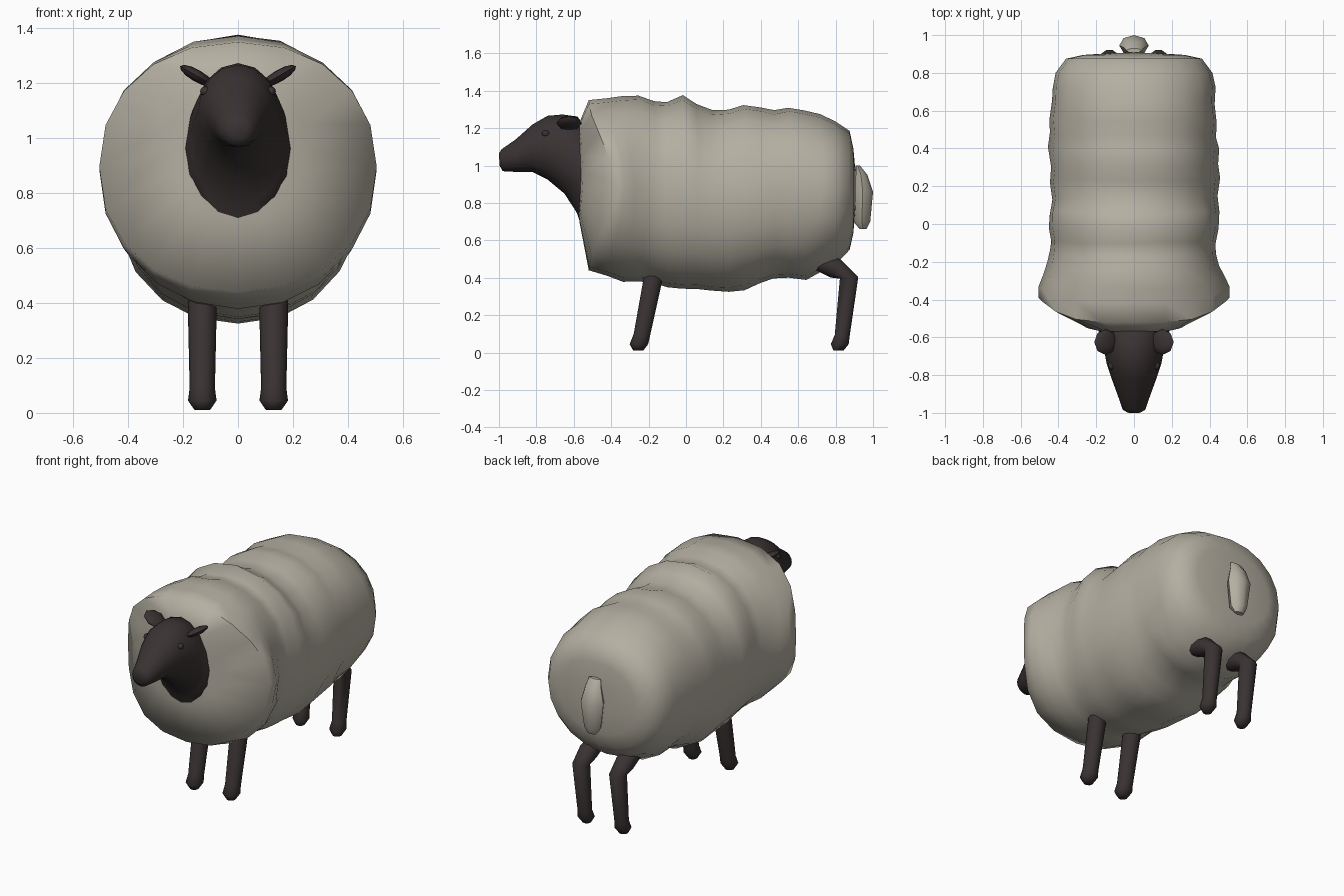
import bpy, bmesh, math, random
from mathutils import Vector, Matrix

if "Cube" in bpy.data.objects:
    bpy.data.objects.remove(bpy.data.objects["Cube"])

random.seed(4)


def material(name, rgb):
    m = bpy.data.materials.new(name)
    m.diffuse_color = (*rgb, 1)
    m.use_nodes = True
    m.node_tree.nodes["Principled BSDF"].inputs["Base Color"].default_value = m.diffuse_color
    return m


WOOL = material("wool", (0.46, 0.43, 0.36))
SKIN = material("dark skin", (0.042, 0.032, 0.032))


def finish(bm, name, mat, angle=60):
    bmesh.ops.recalc_face_normals(bm, faces=bm.faces)
    me = bpy.data.meshes.new(name)
    bm.to_mesh(me)
    bm.free()
    me.materials.append(mat)
    ob = bpy.data.objects.new(name, me)
    bpy.context.collection.objects.link(ob)
    bpy.ops.object.select_all(action='DESELECT')
    bpy.context.view_layer.objects.active = ob
    ob.select_set(True)
    bpy.ops.object.shade_smooth_by_angle(angle=math.radians(angle))
    return ob


def loft(name, rings, mat, angle=60):
    """Skin a list of point rings and cap both ends."""
    bm = bmesh.new()
    loops = [[bm.verts.new(p) for p in r] for r in rings]
    n = len(loops[0])
    for a, b in zip(loops, loops[1:]):
        for i in range(n):
            j = (i + 1) % n
            bm.faces.new((a[i], a[j], b[j], b[i]))
    bm.faces.new(loops[0])
    bm.faces.new(loops[-1])
    return finish(bm, name, mat, angle)


def ring(centre, u, v, n):
    return [centre + u * math.cos(2 * math.pi * i / n) + v * math.sin(2 * math.pi * i / n)
            for i in range(n)]


def ellipsoid(name, loc, radii, tilt, mat, seg=8, rows=6):
    bm = bmesh.new()
    bmesh.ops.create_uvsphere(bm, u_segments=seg, v_segments=rows, radius=1)
    bm.transform(Matrix.Translation(loc) @ Matrix.Rotation(tilt, 4, 'Y')
                 @ Matrix.Diagonal((*radii, 1)))
    return finish(bm, name, mat)


# Fleece: y, bottom z, top z, half width, how far the sides sweep back
FLEECE = [
    (-.575, .80, 1.10, .12, 0), (-.57, .70, 1.23, .25, .02),
    (-.52, .44, 1.35, .505, .13), (-.42, .41, 1.36, .505, .09),
    (-.34, .38, 1.372, .48, .07), (-.25, .38, 1.375, .455, .04),
    (-.17, .37, 1.345, .44, .02), (-.10, .35, 1.34, .435, 0),
    (-.02, .34, 1.375, .45, 0), (.06, .34, 1.33, .45, 0),
    (.14, .33, 1.295, .438, 0), (.23, .325, 1.30, .45, 0),
    (.31, .335, 1.325, .442, 0), (.40, .37, 1.31, .452, 0),
    (.47, .395, 1.295, .44, 0), (.55, .40, 1.31, .443, 0),
    (.64, .39, 1.295, .43, 0), (.72, .43, 1.275, .43, 0),
    (.80, .47, 1.235, .415, 0), (.875, .55, 1.185, .36, 0),
    (.895, .64, 1.09, .27, 0), (.905, .76, .98, .12, 0)]
SIDES = 20
rings = []
for k, (y, lo, hi, w, bow) in enumerate(FLEECE):
    pts = []
    for i in range(SIDES):
        a = 2 * math.pi * i / SIDES
        c, s = math.cos(a), math.sin(a)
        # slightly squared ellipse with soft woolly ripples
        x = w * math.copysign(abs(c) ** .93, c)
        z = (lo + hi) / 2 + (hi - lo) / 2 * math.copysign(abs(s) ** .93, s)
        wob = 0
        if 3 < k < 18:
            wob = .02 * math.sin(3 * a + y * 9) * c * c + random.uniform(-.006, .006)
            wob *= 0.6
        pts.append(Vector((x * (1 + wob), y + bow * c ** 4 + wob, z + wob * s * .5)))
    rings.append(pts)
loft("fleece", rings, WOOL, 65)

# Head and neck: top (y, z), bottom (y, z), half width
HEAD = [
    (-1.0, 1.065, -.997, 1.0, .035), (-.985, 1.088, -.98, .97, .06),
    (-.91, 1.14, -.91, .966, .085), (-.82, 1.22, -.82, .965, .118),
    (-.74, 1.266, -.74, .925, .145), (-.66, 1.273, -.65, .85, .16),
    (-.58, 1.262, -.585, .75, .178), (-.55, 1.22, -.56, .68, .195),
    (-.48, 1.17, -.52, .68, .195)]
rings = []
for ty, tz, by, bz, w in HEAD:
    t, b = Vector((0, ty, tz)), Vector((0, by, bz))
    rings.append(ring((t + b) / 2, Vector((w, 0, 0)), (t - b) / 2, 16))
loft("head_and_neck", rings, SKIN)

# Leg centre lines: y, z, radius
FRONT = [(-.255, .01, .028), (-.252, .045, .052), (-.237, .09, .046),
         (-.175, .40, .053), (-.17, .43, .045)]
HIND = [(.815, .01, .028), (.822, .045, .05), (.835, .09, .042),
        (.872, .40, .052), (.80, .45, .058), (.70, .49, .05)]


def leg(name, x, path):
    rings = []
    pts = [Vector((x, y, z)) for y, z, r in path]
    for i, p in enumerate(pts):
        d = (pts[min(i + 1, len(pts) - 1)] - pts[max(i - 1, 0)]).normalized()
        if i < 2:
            d = Vector((0, 0, 1))
        side = Vector((1, 0, 0))
        r = path[i][2]
        rings.append(ring(p, side * r, d.cross(side) * r, 10))
    loft(name, rings, SKIN)


# Paired parts
for s, label in ((-1, "left"), (1, "right")):
    leg("front_leg_" + label, s * .13, FRONT)
    leg("hind_leg_" + label, s * .13, HIND)
    ellipsoid("ear_" + label, (s * .15, -.625, 1.227), (.07, .068, .022),
              -s * math.radians(30), SKIN)
    ellipsoid("eye_" + label, (s * .118, -.75, 1.17), (.02, .022, .018), 0, SKIN)

# Tail: z, y, depth radius, half width
TAIL = [(1.0, .918, .012, .04), (.95, .935, .035, .055), (.86, .945, .055, .078),
        (.70, .94, .045, .055), (.66, .947, .018, .03)]
loft("tail", [ring(Vector((0, y, z)), Vector((w, 0, 0)), Vector((0, d, 0)), 8)
              for z, y, d, w in TAIL], WOOL, 50)
